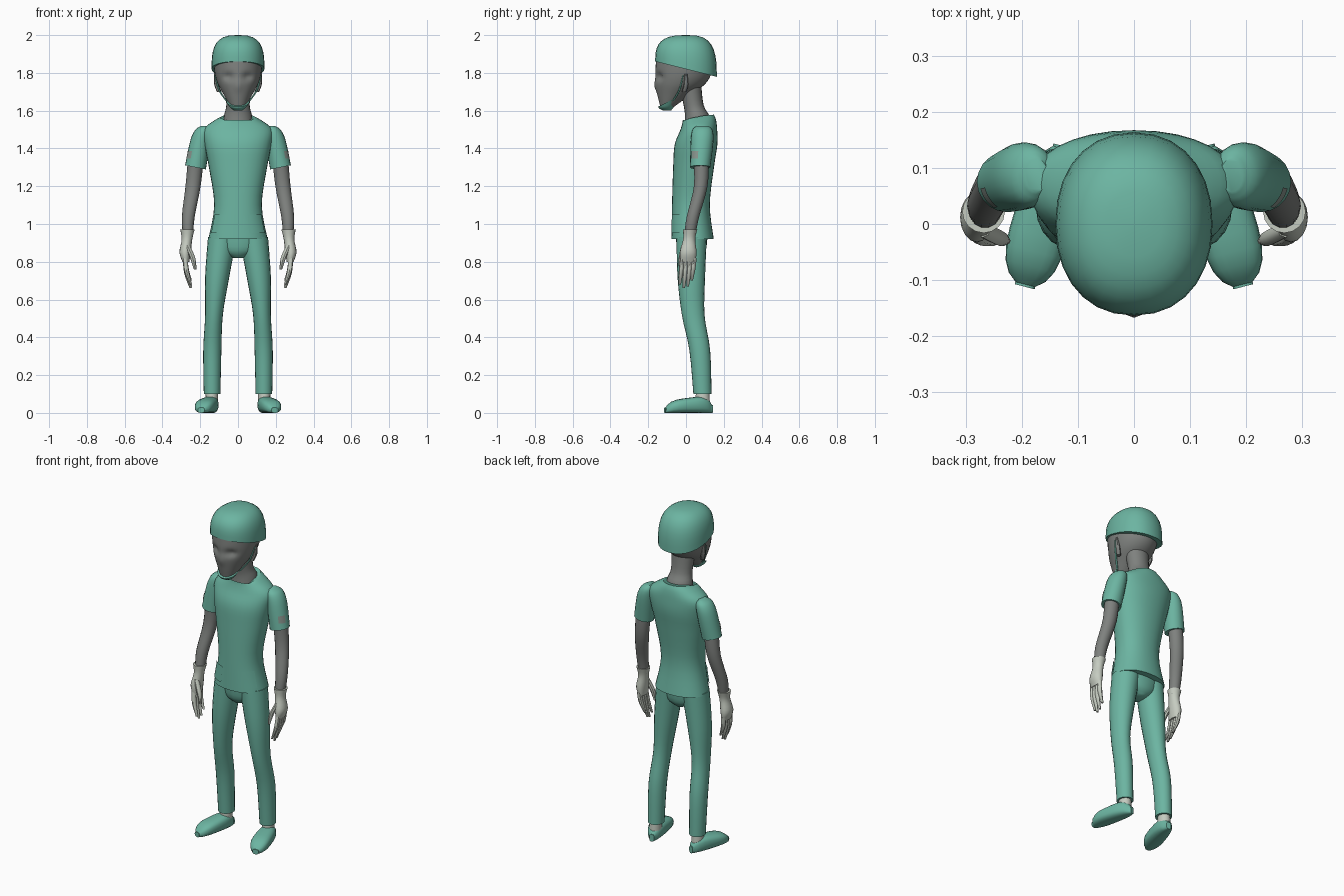
import bpy, bmesh
from math import cos, sin, pi, exp, radians, copysign
from mathutils import Matrix, Vector

cube = bpy.data.objects.get("Cube")
if cube:
    bpy.data.objects.remove(cube)


def material(name, *rgb):
    mat = bpy.data.materials.new(name)
    mat.use_nodes = True
    mat.diffuse_color = (*rgb, 1)
    mat.node_tree.nodes["Principled BSDF"].inputs["Base Color"].default_value = mat.diffuse_color
    return mat


GREEN = material("scrub green", .15, .46, .36)
SKIN = material("grey skin", .21, .22, .21)
GLOVE = material("pale glove", .56, .6, .53)
BADGE = material("badge grey", .25, .3, .27)


def ring(z, wide, deep, x=0, y=0, tilt=0):
    """One cross-section: height, half width, half depth, centre and slope along y."""
    return x, y, z, wide, deep, tilt


def dense(rings, steps):
    """Catmull-Rom interpolation between cross-sections."""
    out = []
    last = len(rings) - 1
    for i in range(last):
        before, start, end, after = (rings[max(0, min(last, i + k))] for k in (-1, 0, 1, 2))
        for step in range(steps):
            t = step / steps
            mixed = []
            for p, q, r, s in zip(before, start, end, after):
                slope_in, slope_out = (r - p) / 2, (s - q) / 2
                bow = (1 - t) * (slope_in + q - r) - t * (slope_out + q - r)
                mixed.append(q + t * (r - q) + t * (1 - t) * bow)
            out.append(tuple(mixed))
    return out + [rings[-1]]


def rounded(value, power):
    return copysign(abs(value) ** (2 / power), value)


def loft(name, rings, mat, sides=20, power=2, place=Matrix(), bend=None, arc=None, steps=4):
    """Skin the cross-sections; arc gives an open strip, bend reshapes points."""
    bm = bmesh.new()
    rows = []
    rings = dense(rings, steps)
    start, end = arc or (0, 360)
    for index, (x, y, z, wide, deep, tilt) in enumerate(rings):
        row = []
        for i in range(sides):
            angle = radians(start + (end - start) * i / (sides - 1 if arc else sides))
            offset = rounded(sin(angle), power) * deep
            point = Vector((x + rounded(cos(angle), power) * wide, y + offset, z + tilt * offset))
            if bend:
                bend(point, index / (len(rings) - 1), y)
            row.append(bm.verts.new(place @ point))
        rows.append(row)
    for low, high in zip(rows, rows[1:]):
        for i in range(sides - 1 if arc else sides):
            j = (i + 1) % sides
            bm.faces.new((low[i], low[j], high[j], high[i]))
    if not arc:
        bm.faces.new(rows[0])
        bm.faces.new(rows[-1])
    bmesh.ops.recalc_face_normals(bm, faces=bm.faces)
    mesh = bpy.data.meshes.new(name)
    bm.to_mesh(mesh)
    bm.free()
    mesh.materials.append(mat)
    part = bpy.data.objects.new(name, mesh)
    bpy.context.collection.objects.link(part)
    bpy.ops.object.select_all(action="DESELECT")
    part.select_set(True)
    bpy.context.view_layer.objects.active = part
    bpy.ops.object.shade_smooth_by_angle(angle=radians(45))


def layer(rings, low, high, gap):
    """The stretch of a garment between two heights, lifted off its surface."""
    return [ring(z, wide + gap, deep + gap, x, y, tilt)
            for x, y, z, wide, deep, tilt in dense(rings, 8) if low <= z <= high]


def tube(name, points, radius, mat, place):
    """Thin rounded rod through the points, narrower at its end."""
    rings = [ring(z, radius, radius, x, y) for x, y, z in points]
    x, y, z = points[-1]
    rings[-1] = ring(z, radius / 2, radius / 2, x, y)
    loft(name, rings, mat, sides=8, place=place)


# Head with shallow eye sockets and a nose ridge
def face(point, t, middle):
    if point.y < middle:
        across, height = abs(point.x), point.z
        eye = exp(-((across - .05) / .024) ** 2 - ((height - 1.78) / .022) ** 2)
        nose = exp(-(across / .016) ** 2 - ((height - 1.73) / .03) ** 2)
        point.y += .02 * eye - .008 * nose


loft("head", [
    ring(z=1.62, wide=.04, deep=.036, y=-.1),
    ring(z=1.68, wide=.073, deep=.084, y=-.066),
    ring(z=1.74, wide=.106, deep=.13, y=-.03),
    ring(z=1.8, wide=.123, deep=.148, y=-.014),
    ring(z=1.88, wide=.13, deep=.148, y=-.01)], SKIN, sides=40, bend=face, steps=8)
loft("neck", [
    ring(z=1.43, wide=.08, deep=.07, y=.05),
    ring(z=1.56, wide=.076, deep=.066, y=.06),
    ring(z=1.63, wide=.062, deep=.053, y=.04),
    ring(z=1.75, wide=.07, deep=.06, y=.02)], SKIN)

# Surgical cap: a full dome whose rim drops toward the back
cap = []
for i in range(10):
    rise = sin(pi / 2 * i / 9)
    size = max(.05, (1 - rise ** 3) ** (1 / 3))
    cap.append(ring(z=1.82 + .18 * rise, wide=.14 * size, deep=.163 * size, tilt=(rise - 1) / 4))
loft("cap", cap, GREEN, sides=28, power=2.2, steps=1)

# Mask pulled below the chin
loft("chin_mask", [
    ring(z=1.6, wide=.02, deep=.02, y=-.1),
    ring(z=1.62, wide=.045, deep=.042, y=-.1, tilt=.2),
    ring(z=1.65, wide=.062, deep=.058, y=-.09, tilt=.5)], GREEN)


# Shirt with a V neckline
def neckline(point, t, middle):
    collar = max(0, t * 6 - 5)
    if point.y < middle:
        point.z -= collar * max(0, .09 - abs(point.x))


SHIRT = [
    ring(z=.92, wide=.157, deep=.112, y=.035),
    ring(z=1.1, wide=.126, deep=.1, y=.026),
    ring(z=1.3, wide=.154, deep=.108, y=.04),
    ring(z=1.42, wide=.177, deep=.113, y=.053),
    ring(z=1.5, wide=.182, deep=.097, y=.068),
    ring(z=1.55, wide=.122, deep=.088, y=.071),
    ring(z=1.57, wide=.084, deep=.088, y=.06, tilt=.1)]
loft("shirt", SHIRT, GREEN, sides=32, power=2.2, bend=neckline)

# Trouser seat
loft("trouser_seat", [
    ring(z=.82, wide=.03, deep=.045, y=.03),
    ring(z=.86, wide=.11, deep=.075, y=.03),
    ring(z=.95, wide=.15, deep=.085, y=.03)], GREEN)

SLEEVE = [
    ring(z=1.3, wide=.055, deep=.054, x=.225, y=.075),
    ring(z=1.44, wide=.052, deep=.06, x=.2, y=.085),
    ring(z=1.5, wide=.042, deep=.053, x=.183, y=.087),
    ring(z=1.52, wide=.02, deep=.03, x=.174, y=.087)]


def cuff(point, t, middle):
    point.z += (1 - t) * (point.x - .225) / 5


for side, sign in (("left_", 1), ("right_", -1)):
    mirror = Matrix.Diagonal((sign, 1, 1, 1))

    # Sleeve, badge and pocket
    loft(side + "sleeve", SLEEVE, GREEN, place=mirror, bend=cuff)
    loft(side + "sleeve_badge", layer(SLEEVE, 1.34, 1.4, gap=.004), BADGE,
         sides=6, place=mirror, arc=(-55, -15), steps=1)
    loft(side + "pocket", layer(SHIRT, .94, 1.06, gap=.006), GREEN,
         sides=8, power=2.2, place=mirror, arc=(-70, -25), steps=1)

    # Bare arm
    loft(side + "arm", [
        ring(z=.94, wide=.027, deep=.03, x=.265, y=.02),
        ring(z=1.04, wide=.034, deep=.034, x=.263, y=.037),
        ring(z=1.2, wide=.04, deep=.037, x=.238, y=.078),
        ring(z=1.36, wide=.042, deep=.042, x=.222, y=.08)], SKIN, sides=14, place=mirror)

    # Glove: flared cuff, palm, fingers and thumb
    loft(side + "glove", [
        ring(z=.8, wide=.018, deep=.04, x=.276, y=.01),
        ring(z=.85, wide=.03, deep=.044, x=.28, y=.012),
        ring(z=.92, wide=.028, deep=.032, x=.27, y=.017),
        ring(z=.97, wide=.038, deep=.038, x=.268, y=.022)], GLOVE, sides=16, place=mirror)
    for finger, length in zip(("index", "middle", "ring", "little"), (.14, .16, .15, .12)):
        y = .044 - .021 * (3 - ("index", "middle", "ring", "little").index(finger))
        path = [(.28 - .03 * t * t, y - .014 * t, .82 - length * t) for t in (0, .5, 1)]
        tube(side + finger + "_finger", path, .0125, GLOVE, mirror)
    tube(side + "thumb", [(.27, -.01, .89), (.24, -.025, .82), (.227, -.03, .76)], .014, GLOVE, mirror)

    # Trouser leg
    loft(side + "trouser_leg", [
        ring(z=.1, wide=.044, deep=.048, x=.137, y=.087),
        ring(z=.33, wide=.048, deep=.055, x=.136, y=.073),
        ring(z=.52, wide=.047, deep=.06, x=.127, y=.038),
        ring(z=.72, wide=.064, deep=.073, x=.11, y=.028),
        ring(z=.93, wide=.076, deep=.08, x=.083, y=.03)], GREEN, place=mirror)

    # Ankle sock and rounded shoe with its toe turned outward
    loft(side + "sock", [
        ring(z=.04, wide=.034, deep=.04, x=.14, y=.088),
        ring(z=.14, wide=.032, deep=.035, x=.137, y=.088)], GLOVE, sides=14, place=mirror)
    ahead = Vector((.065, -.253, 0)).normalized()
    up = Vector((0, 0, 1))
    turn = Matrix((up.cross(ahead), up, ahead)).transposed().to_4x4()
    shoe = []
    for i in range(13):
        t = (1 - cos(pi * i / 12)) / 2
        end = abs(2 * t - 1)
        half_height = (.048 - .016 * t) * max(.2, 1 - end ** 4) ** .5
        shoe.append(ring(z=.26 * t, y=half_height, deep=half_height,
                         wide=(.044 + .014 * t) * max(.1, 1 - end ** 3) ** .5))
    loft(side + "shoe", shoe, GREEN, power=2.7, steps=1,
         place=mirror @ Matrix.Translation((.13, .14, 0)) @ turn)

    # Ear and mask strap
    tube(side + "ear", [(.1, -.01, 1.7), (.114, 0, 1.74), (.122, 0, 1.8)], .012, SKIN, mirror)
    tube(side + "mask_strap", [(.06, -.07, 1.65), (.1, -.035, 1.71), (.123, -.015, 1.79)],
         .005, GREEN, mirror)
